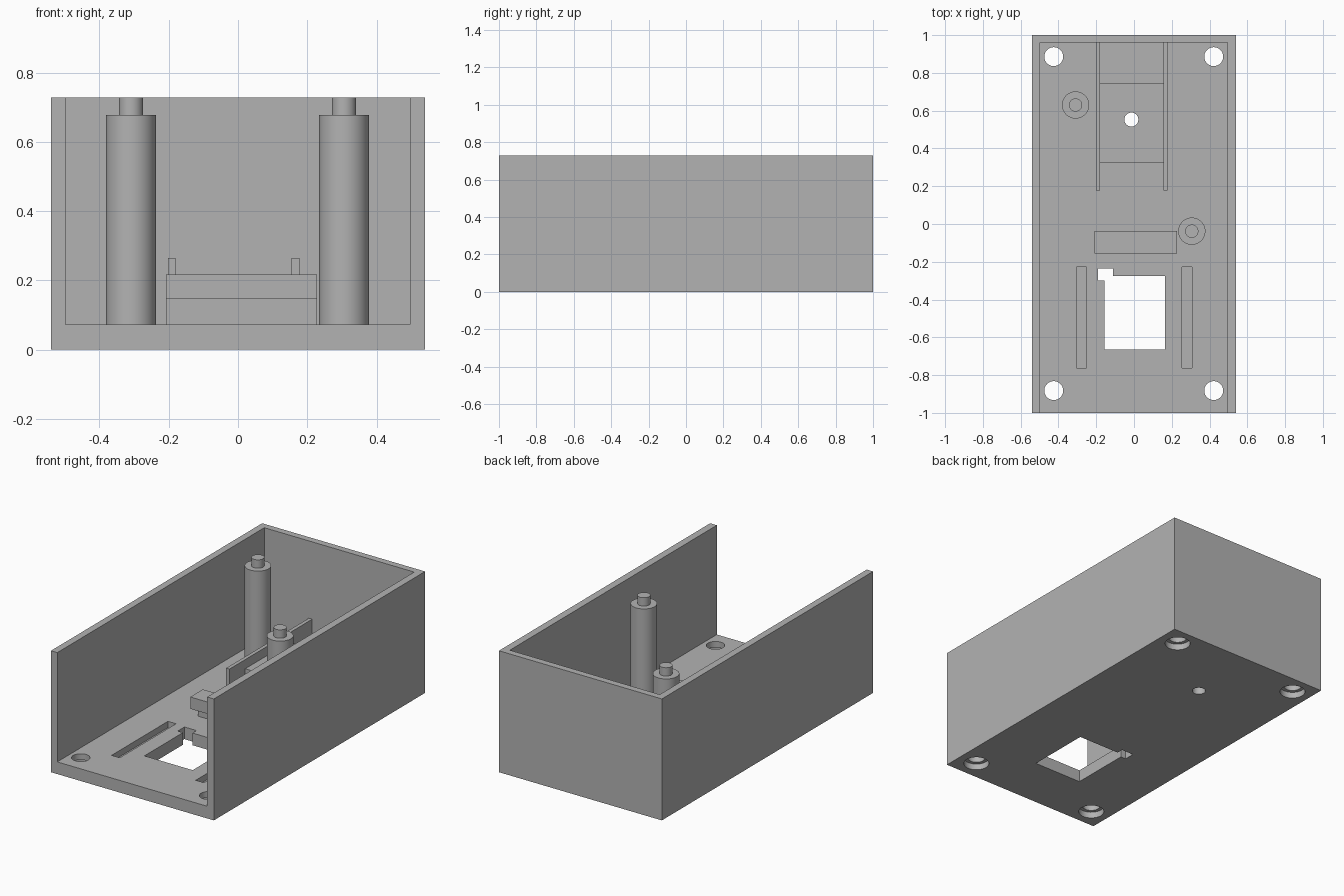
import bpy

if "Cube" in bpy.data.objects:
    bpy.data.objects.remove(bpy.data.objects["Cube"], do_unlink=True)

grey = bpy.data.materials.new("plain grey")
grey.use_nodes = True
colour = (0.45, 0.45, 0.45, 1)
grey.diffuse_color = colour
grey.node_tree.nodes["Principled BSDF"].inputs["Base Color"].default_value = colour

FLOOR = 0.073
BELOW = -0.1


def finish(name):
    obj = bpy.context.object
    obj.name = name
    obj.data.materials.append(grey)
    bpy.ops.object.transform_apply(location=False, rotation=False, scale=True)
    return obj


def box(name, x, y, z):
    """Box from (low, high) ranges on each axis."""
    ranges = (x, y, z)
    bpy.ops.mesh.primitive_cube_add(size=1, location=[(a + b) / 2 for a, b in ranges])
    bpy.context.object.scale = [b - a for a, b in ranges]
    return finish(name)


def cylinder(name, x, y, radius, z):
    bpy.ops.mesh.primitive_cylinder_add(vertices=48, radius=radius, depth=z[1] - z[0],
                                        location=(x, y, (z[0] + z[1]) / 2))
    return finish(name)


def smooth(obj):
    bpy.ops.object.select_all(action='DESELECT')
    obj.select_set(True)
    bpy.context.view_layer.objects.active = obj
    bpy.ops.object.shade_smooth_by_angle(angle=0.6)


def cut(obj, cutters):
    for cutter in cutters:
        cutter.hide_render = True
        mod = obj.modifiers.new("cut", 'BOOLEAN')
        mod.operation = 'DIFFERENCE'
        mod.solver = 'EXACT'
        mod.object = cutter
        bpy.context.view_layer.objects.active = obj
        bpy.ops.object.modifier_apply(modifier=mod.name)
        bpy.data.objects.remove(cutter, do_unlink=True)
    smooth(obj)


# Open-fronted case with floor, side walls and back wall
case = box("case", (-0.54, 0.54), (-1, 1), (0, 0.728))
cutters = [box("cavity", (-0.498, 0.496), (-1.2, 0.96), (FLOOR, 1))]

# Counterbored screw holes in the corners
for x in (-0.425, 0.422):
    for y in (-0.882, 0.886):
        cutters.append(cylinder("screw_hole", x, y, 0.05, (BELOW, 0.2)))
        cutters.append(cylinder("counterbore", x, y, 0.071, (BELOW, 0.037)))

# Window with its corner notch, and the two blind slots
through = (BELOW, 0.2)
cutters.append(box("window", (-0.155, 0.165), (-0.665, -0.275), through))
cutters.append(box("notch", (-0.19, -0.11), (-0.3, -0.236), through))
for x in (-0.278, 0.28):
    cutters.append(box("slot", (x - 0.027, x + 0.027), (-0.762, -0.228), (0.035, 0.2)))
cutters.append(cylinder("cable_hole", -0.014, 0.553, 0.037, through))
cut(case, cutters)

# Raised bed with a hole, between two long rails
bed = box("bed", (-0.18, 0.155), (0.325, 0.743), (FLOOR, 0.21))
cut(bed, [cylinder("bed_hole", -0.014, 0.553, 0.037, (BELOW, 0.5))])
for side, x in (("right", (-0.202, -0.18)), ("left", (0.155, 0.178))):
    box(side + "_rail", x, (0.177, 0.96), (FLOOR, 0.265))

# Hooked clip overhanging towards the front
box("clip_foot", (-0.208, 0.228), (-0.08, -0.036), (FLOOR, 0.146))
box("clip_top", (-0.208, 0.228), (-0.155, -0.036), (0.146, 0.217))

# Tall posts with locating pins
for side, x, y in (("right", -0.309, 0.63), ("left", 0.306, -0.038)):
    smooth(cylinder(side + "_post", x, y, 0.072, (FLOOR, 0.678)))
    smooth(cylinder(side + "_pin", x, y, 0.035, (0.678, 0.728)))
